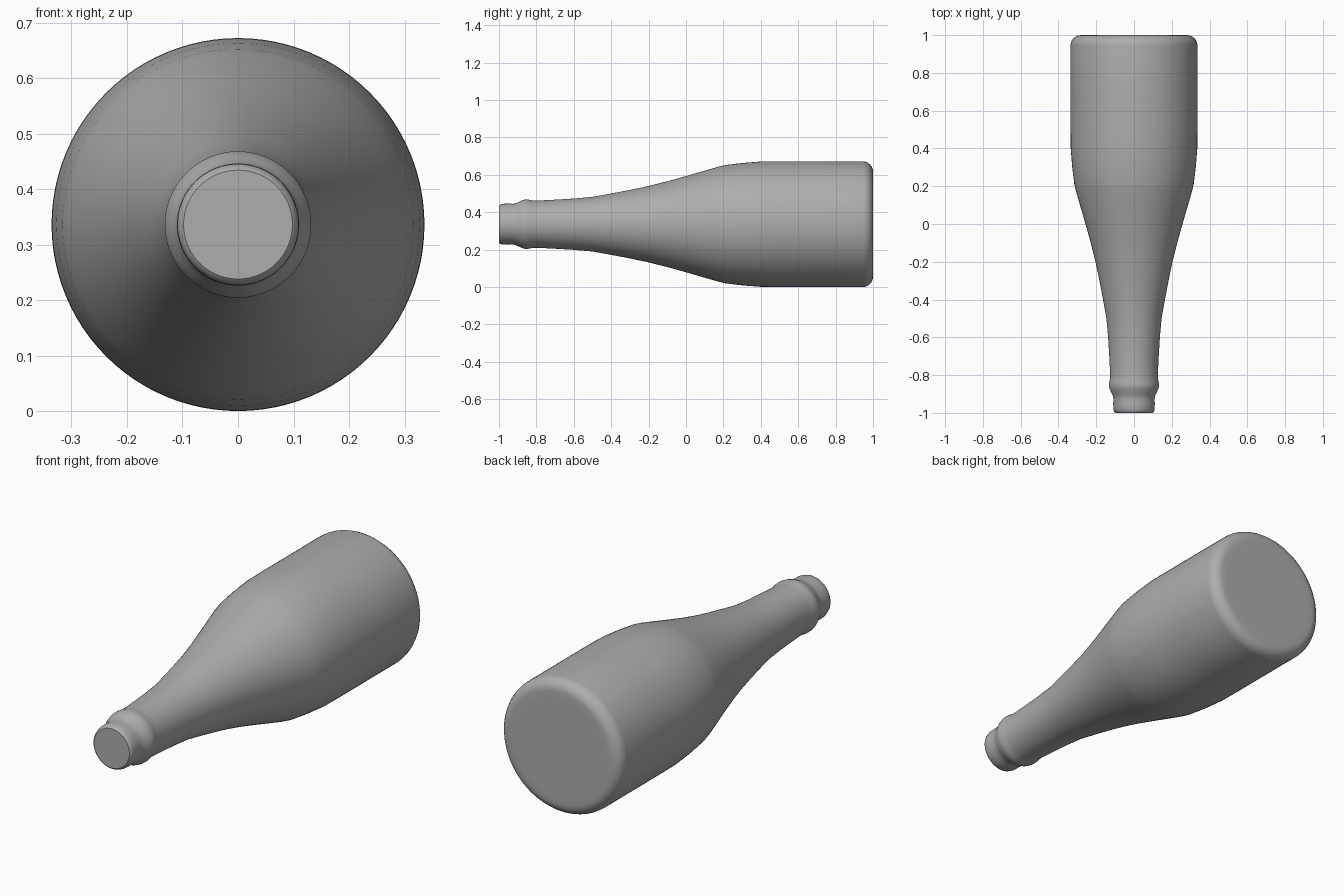
import bpy
import bmesh
import math

cube = bpy.data.objects.get("Cube")
if cube:
    bpy.data.objects.remove(cube, do_unlink=True)

RADIUS = 0.336
SEGMENTS = 96

# Single grey for the whole bottle
grey = bpy.data.materials.new("plain grey")
grey.use_nodes = True
colour = (0.42, 0.42, 0.42, 1.0)
grey.diffuse_color = colour
bsdf = grey.node_tree.nodes["Principled BSDF"]
bsdf.inputs["Base Color"].default_value = colour
bsdf.inputs["Roughness"].default_value = 0.6


def lathe(name, profile):
    """Spin (y, radius) points around the lying bottle's long axis."""
    bm = bmesh.new()
    verts = [bm.verts.new((r, y, 0)) for y, r in profile]
    edges = [bm.edges.new(pair) for pair in zip(verts, verts[1:])]
    bmesh.ops.spin(bm, geom=verts + edges, axis=(0, 1, 0), cent=(0, 0, 0),
                   angle=math.tau, steps=SEGMENTS)
    bmesh.ops.remove_doubles(bm, verts=bm.verts, dist=0.0002)
    bmesh.ops.recalc_face_normals(bm, faces=bm.faces)
    mesh = bpy.data.meshes.new(name)
    bm.to_mesh(mesh)
    bm.free()
    mesh.materials.append(grey)
    obj = bpy.data.objects.new(name, mesh)
    obj.location.z = RADIUS
    bpy.context.collection.objects.link(obj)
    bpy.ops.object.select_all(action='DESELECT')
    obj.select_set(True)
    bpy.context.view_layer.objects.active = obj
    bpy.ops.object.shade_smooth_by_angle(angle=math.radians(40))
    return obj


# Closed mouth, lip and collar ring
mouth = [(-1.0, 0), (-1.0, 0.098), (-0.994, 0.105), (-0.98, 0.109),
         (-0.95, 0.110), (-0.925, 0.109), (-0.91, 0.112), (-0.895, 0.119),
         (-0.875, 0.128), (-0.86, 0.132), (-0.845, 0.132), (-0.825, 0.128),
         (-0.80, 0.126)]
# Neck flaring into the shoulder and the straight body
body = [(-0.70, 0.131), (-0.60, 0.137), (-0.50, 0.146), (-0.40, 0.164),
        (-0.30, 0.183), (-0.20, 0.204), (-0.10, 0.229), (0.0, 0.257),
        (0.10, 0.286), (0.18, 0.309), (0.21, 0.316), (0.30, 0.327),
        (0.40, 0.335), (0.50, RADIUS), (0.70, RADIUS)]
# Rounded heel and flat base
fillet = 0.055
heel = [(1 - fillet + fillet * math.sin(a), RADIUS - fillet + fillet * math.cos(a))
        for a in (math.radians(15 * i) for i in range(7))]
base = [(1.0, 0.25), (1.0, 0)]

lathe("bottle", mouth + body + heel + base)
